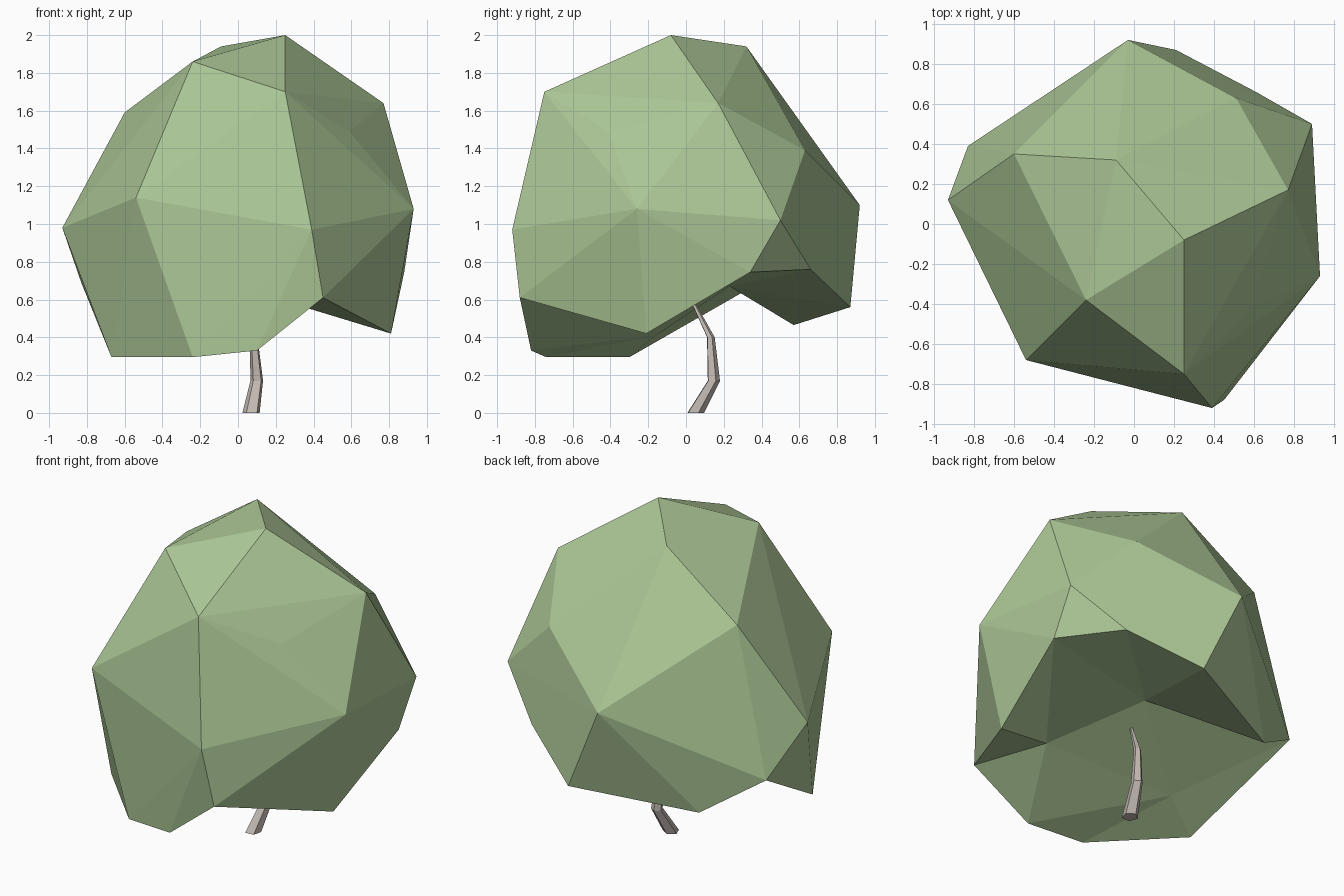
import bpy, bmesh
from math import sin, cos, tau
from mathutils import Vector

if "Cube" in bpy.data.objects:
    bpy.data.objects.remove(bpy.data.objects["Cube"])


def add_object(name, bm, color):
    bmesh.ops.recalc_face_normals(bm, faces=bm.faces[:])
    mesh = bpy.data.meshes.new(name)
    bm.to_mesh(mesh)
    bm.free()
    obj = bpy.data.objects.new(name, mesh)
    bpy.context.collection.objects.link(obj)
    mat = bpy.data.materials.new(name + "_color")
    mat.diffuse_color = (*color, 1)
    mat.use_nodes = True
    mat.node_tree.nodes["Principled BSDF"].inputs["Base Color"].default_value = mat.diffuse_color
    mesh.materials.append(mat)
    return obj


# Canopy outline, tier by tier: crown, shoulder, belly and lower hem
crown = [(.25, -.08, 2.0), (-.09, .32, 1.94), (-.24, -.38, 1.86), (.25, -.75, 1.70)]
shoulder = [(-.60, .35, 1.59), (.77, .17, 1.64), (.59, -.41, 1.49), (.51, .63, 1.39)]
belly = [(-.54, -.68, 1.14), (-.93, .12, .98), (.39, -.92, .97),
         (.93, -.26, 1.08), (.89, .50, 1.02), (-.03, .92, 1.10)]
hem = [(.81, -.21, .42), (.45, -.88, .61), (.10, -.82, .33), (-.24, -.74, .295),
       (-.67, -.30, .295), (-.83, .39, .69), (-.49, .57, .465), (.21, .87, .56),
       (.61, .66, .76), (.88, .34, .745)]
hollow = [(.35, -.36, .56), (.11, .23, .67), (-.41, -.16, .41)]

# Canopy: faceted hull over the tiers
bm = bmesh.new()
for p in crown + shoulder + belly:
    bm.verts.new(p)
hem_verts = {bm.verts.new(p) for p in hem}
bmesh.ops.convex_hull(bm, input=bm.verts[:])

# Open the underside and refill it with a hollow
under = [f for f in bm.faces if all(v in hem_verts for v in f.verts)]
bmesh.ops.delete(bm, geom=under, context='FACES')
inner = [bm.verts.new(p) for p in hollow]


def nearest(v):
    return min(inner, key=lambda h: (h.co - v.co).length)


rim = [(e.link_loops[0].vert, e.link_loops[0].link_loop_next.vert)
       for e in bm.edges if len(e.link_faces) == 1]
for a, b in rim:
    ha, hb = nearest(a), nearest(b)
    bm.faces.new((b, a, ha))
    if ha != hb:
        bm.faces.new((b, ha, hb))
bm.faces.new(inner)
bmesh.ops.delete(bm, geom=[v for v in bm.verts if not v.link_faces], context='VERTS')
add_object("canopy", bm, (.42, .58, .31))

# Trunk: bent, tapering five-sided stem
SIDES = 5
path = [(.07, .048, 0, .048), (.10, .145, .17, .035),
        (.083, .13, .40, .022), (.045, .03, .60, .010)]
bm = bmesh.new()
rings = [[bm.verts.new((x + r * cos(tau * (i + .3) / SIDES),
                        y + r * sin(tau * (i + .3) / SIDES), z)) for i in range(SIDES)]
         for x, y, z, r in path]
for lo, hi in zip(rings, rings[1:]):
    for i in range(SIDES):
        j = (i + 1) % SIDES
        bm.faces.new((lo[i], lo[j], hi[j], hi[i]))
bm.faces.new(rings[0][::-1])
bm.faces.new(rings[-1])
add_object("trunk", bm, (.55, .49, .45))
